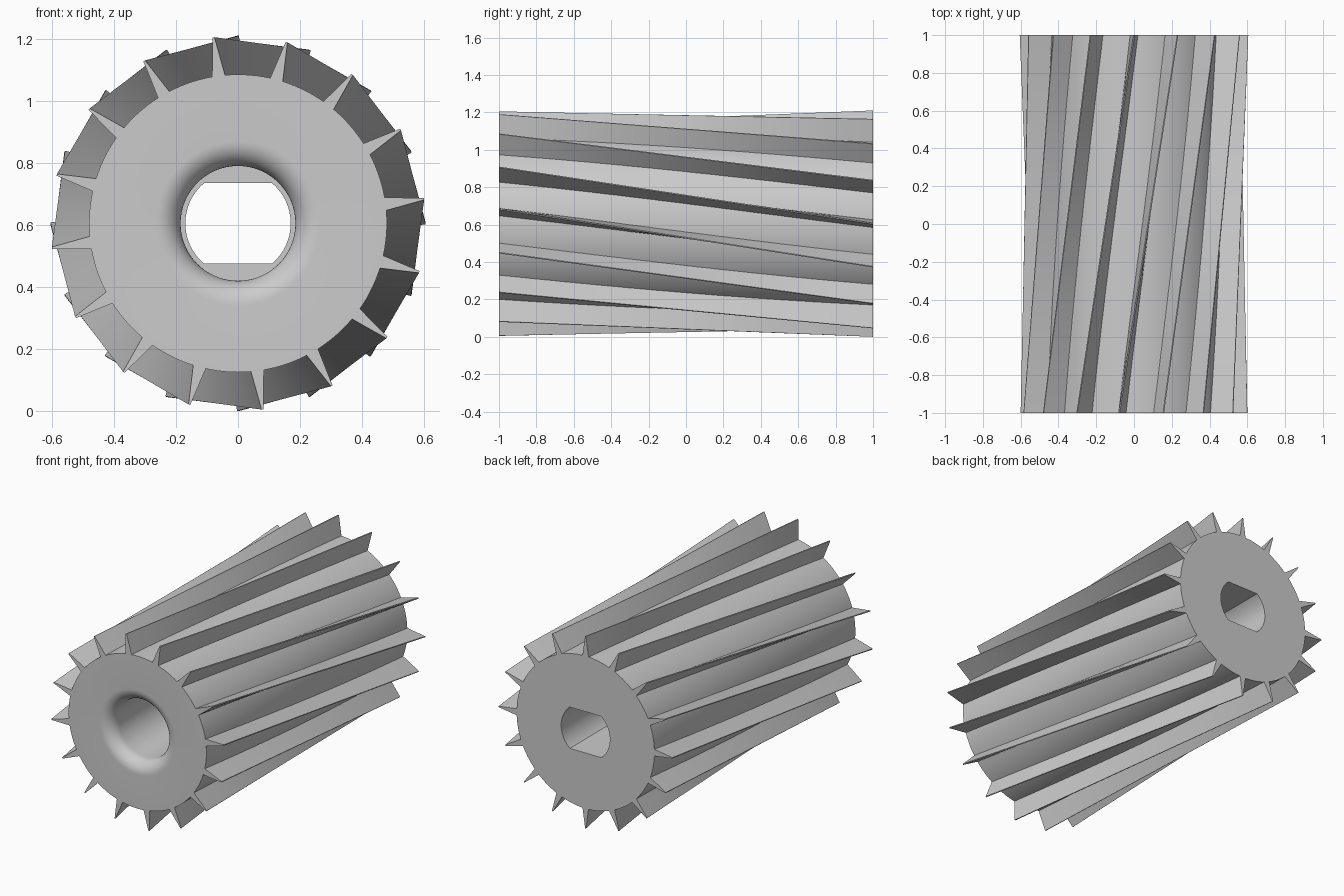
import bpy, bmesh, math
from mathutils import Vector

if "Cube" in bpy.data.objects:
    bpy.data.objects.remove(bpy.data.objects["Cube"])

AXIS_Z = 0.605       # height of the roller axis
TIP_R = 0.605
BODY_R = 0.48
BORE_R = 0.185
FILLET = 0.08
FLAT = 0.13          # half height of the double-flat shaft hole
SEGMENTS = 144       # puts vertices exactly on the corners of the flats

grey = bpy.data.materials.new("plain_grey")
grey.use_nodes = True
colour = (0.6, 0.6, 0.6, 1)
grey.diffuse_color = colour
grey.node_tree.nodes["Principled BSDF"].inputs["Base Color"].default_value = colour


def finish(bm, name):
    bmesh.ops.recalc_face_normals(bm, faces=bm.faces)
    mesh = bpy.data.meshes.new(name)
    bm.to_mesh(mesh)
    bm.free()
    mesh.materials.append(grey)
    obj = bpy.data.objects.new(name, mesh)
    bpy.context.collection.objects.link(obj)
    bpy.ops.object.select_all(action="DESELECT")
    obj.select_set(True)
    bpy.context.view_layer.objects.active = obj
    bpy.ops.object.shade_smooth_by_angle(angle=math.radians(25))


def bridge(bm, a, b):
    for i in range(len(a)):
        j = (i + 1) % len(a)
        bm.faces.new((a[i], a[j], b[j], b[i]))


def polar(radius, angle, y):
    return Vector((radius * math.cos(angle), y, AXIS_Z + radius * math.sin(angle)))


# Roller body: outer wall, rounded bore mouth, round bore, shoulder, flat-sided hole
def shaft_hole(angle):
    return FLAT / max(abs(math.sin(angle)), math.sin(math.radians(50)))


bm = bmesh.new()
profile = [(BODY_R, 1), (BODY_R, -1)]
for k in range(13):
    t = math.pi / 2 * k / 12
    profile.append((BORE_R + FILLET * (1 - math.sin(t)), -1 + FILLET * (1 - math.cos(t))))
profile += [(BORE_R, 0), (shaft_hole, 0), (shaft_hole, 1)]
rings = []
for radius, y in profile:
    ring = []
    for i in range(SEGMENTS):
        a = math.tau * i / SEGMENTS
        r = radius(a) if callable(radius) else radius
        ring.append(bm.verts.new(polar(r, a, y)))
    rings.append(ring)
for i, ring in enumerate(rings):
    bridge(bm, ring, rings[(i + 1) % len(rings)])
finish(bm, "roller_body")


# Skewed blades: a tapered section swept straight from the front to the turned back
def section(angle, y):
    side = Vector((-math.sin(angle), 0, math.cos(angle)))
    root, tip = polar(BODY_R - 0.002, angle, y), polar(TIP_R, angle, y)
    return [root - side * 0.021, tip - side * 0.003, tip + side * 0.003, root + side * 0.021]


BLADES, STEPS = 16, 12
bm = bmesh.new()
for n in range(BLADES):
    back_angle = math.tau * n / BLADES
    front = section(back_angle + math.radians(30), -1)
    back = section(back_angle, 1)
    loops = []
    for s in range(STEPS + 1):
        loops.append([bm.verts.new(p.lerp(q, s / STEPS)) for p, q in zip(front, back)])
    for a, b in zip(loops, loops[1:]):
        bridge(bm, a, b)
    bm.faces.new(loops[0])
    bm.faces.new(loops[-1])
finish(bm, "blades")
